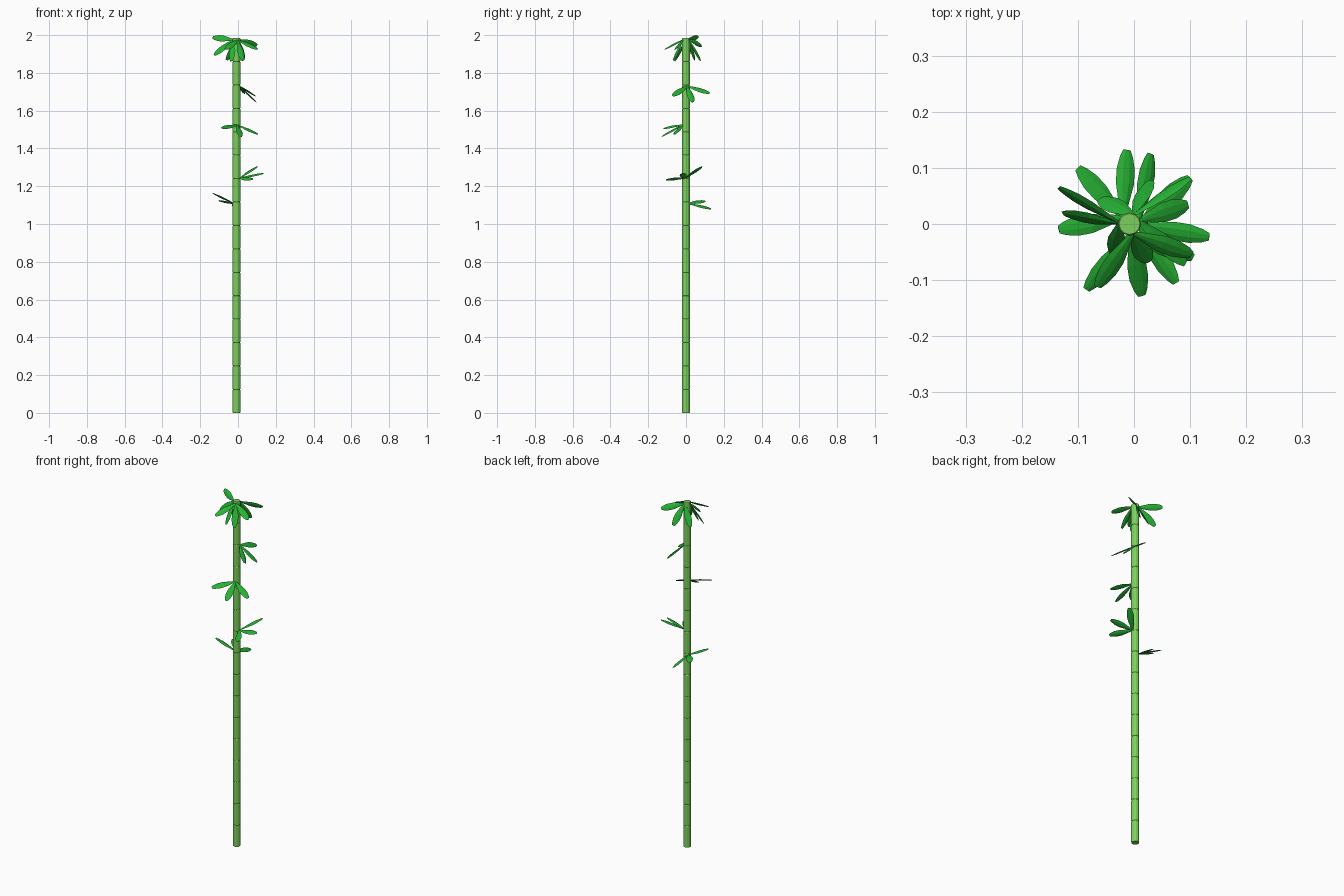
import bpy, bmesh, math
from mathutils import Vector

if "Cube" in bpy.data.objects:
    bpy.data.objects.remove(bpy.data.objects["Cube"])


def material(name, color):
    m = bpy.data.materials.new(name)
    m.diffuse_color = (*color, 1)
    m.use_nodes = True
    m.node_tree.nodes["Principled BSDF"].inputs["Base Color"].default_value = m.diffuse_color
    return m


STALK = material("stalk_green", (0.20, 0.63, 0.11))
LEAF = material("leaf_green", (0.02, 0.45, 0.035))
CX, CY = -0.008, 0.0
SEGMENT = 0.124


def loft(bm, rings):
    """Skin a list of vertex rings and cap both ends."""
    loops = [[bm.verts.new(p) for p in r] for r in rings]
    n = len(loops[0])
    for a, b in zip(loops, loops[1:]):
        for i in range(n):
            j = (i + 1) % n
            bm.faces.new((a[i], a[j], b[j], b[i]))
    bm.faces.new(loops[0][::-1])
    bm.faces.new(loops[-1])


def finish(bm, name, mat):
    bmesh.ops.recalc_face_normals(bm, faces=bm.faces)
    me = bpy.data.meshes.new(name)
    bm.to_mesh(me)
    bm.free()
    me.materials.append(mat)
    ob = bpy.data.objects.new(name, me)
    bpy.context.collection.objects.link(ob)
    return ob


# Stalk: sixteen stacked segments with a fine groove at each node
bm = bmesh.new()
rings = []
for s in range(16):
    for dz, r in ((0.0, 0.0185), (0.003, 0.0205), (SEGMENT - 0.003, 0.0205)):
        rings.append([(CX + r * math.cos(math.tau * k / 12),
                       CY + r * math.sin(math.tau * k / 12),
                       s * SEGMENT + dz) for k in range(12)])
rings.append([(CX + 0.0185 * math.cos(math.tau * k / 12),
               CY + 0.0185 * math.sin(math.tau * k / 12),
               16 * SEGMENT) for k in range(12)])
loft(bm, rings)
finish(bm, "stalk", STALK)

# Leaf outline: position along length, half width, half thickness
PROFILE = ((0.0, 0.004, 0.0015), (0.25, 0.011, 0.003), (0.5, 0.0175, 0.0035),
           (0.72, 0.0175, 0.003), (0.9, 0.0125, 0.002), (1.0, 0.007, 0.001))


def leaf(bm, base, tip, normal):
    d = tip - base
    side = normal.cross(d).normalized()
    up = d.cross(side).normalized()
    rings = []
    for t, w, h in PROFILE:
        c = base + d * t
        rings.append([c + side * w, c + side * w * 0.35 + up * h,
                      c - side * w * 0.35 + up * h, c - side * w,
                      c - side * w * 0.35 - up * h,
                      c + side * w * 0.35 - up * h])
    loft(bm, rings)


def sprig(name, z, tips):
    """Three leaves fanned in a shared plane from one node."""
    tips = [Vector(t) for t in tips]
    core = Vector((CX, CY, z))
    out = sum(tips, Vector()) / 3 - core
    out.z = 0
    base = core + out.normalized() * 0.017
    normal = (tips[0] - base).cross(tips[2] - base).normalized()
    bm = bmesh.new()
    for t in tips:
        leaf(bm, base, t, normal)
    finish(bm, name, LEAF)


# Side sprigs up the stalk
sprig("sprig_1", 1.108, ((-0.134, -0.010, 1.163), (-0.10, 0.10, 1.122), (-0.0125, 0.132, 1.080)))
sprig("sprig_2", 1.243, ((0.10, 0.082, 1.303), (0.134, -0.023, 1.267), (0.075, -0.105, 1.235)))
sprig("sprig_3", 1.525, ((-0.085, -0.117, 1.507), (0.014, -0.128, 1.463), (0.105, -0.06, 1.475)))
sprig("sprig_4", 1.730, ((0.030, 0.125, 1.692), (0.096, 0.035, 1.645), (0.092, -0.07, 1.678)))

# Crown: three drooping sprigs around the top
sprig("crown_left", 1.975, ((-0.134, 0.065, 1.988), (-0.126, 0.018, 1.895), (-0.035, -0.060, 1.862)))
sprig("crown_back", 1.975, ((0.100, 0.082, 1.945), (0.028, 0.077, 1.865), (-0.060, 0.045, 1.868)))
sprig("crown_front", 1.975, ((-0.065, -0.112, 1.925), (0.025, -0.068, 1.865), (0.103, -0.055, 1.925)))
